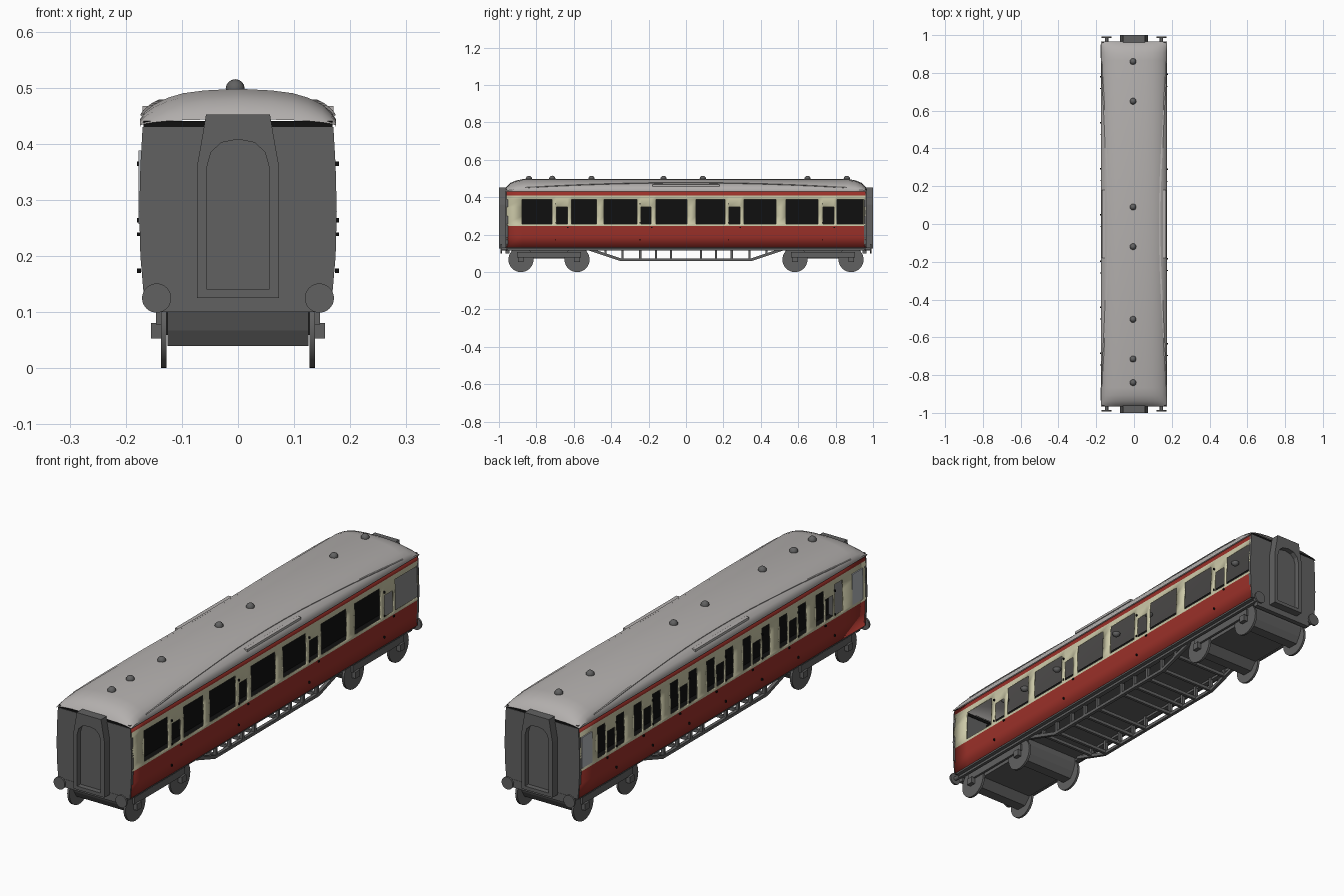
import bpy, bmesh, math
from mathutils import Matrix, Vector

if "Cube" in bpy.data.objects:
    bpy.data.objects.remove(bpy.data.objects["Cube"])


def material(name, r, g, b):
    m = bpy.data.materials.new(name)
    m.diffuse_color = (r, g, b, 1)
    m.use_nodes = True
    m.node_tree.nodes["Principled BSDF"].inputs["Base Color"].default_value = m.diffuse_color
    return m


RED = material("red", 0.33, 0.03, 0.022)
CREAM = material("cream", 0.6, 0.58, 0.39)
DARK = material("dark_grey", 0.12, 0.12, 0.12)
ROOF = material("roof_grey", 0.45, 0.43, 0.42)
BLACK = material("black", 0.005, 0.005, 0.005)
FROST = material("frosted_glass", 0.45, 0.47, 0.5)


def finish(name, bm, mats, smooth=None, recalc=True):
    if recalc:
        bmesh.ops.recalc_face_normals(bm, faces=bm.faces)
    me = bpy.data.meshes.new(name)
    bm.to_mesh(me)
    bm.free()
    for m in mats:
        me.materials.append(m)
    ob = bpy.data.objects.new(name, me)
    bpy.context.collection.objects.link(ob)
    if smooth:
        bpy.ops.object.select_all(action='DESELECT')
        ob.select_set(True)
        bpy.context.view_layer.objects.active = ob
        bpy.ops.object.shade_smooth_by_angle(angle=math.radians(smooth))
    return ob


def loft(name, loops, mat, caps=True, closed=True, smooth=None):
    bm = bmesh.new()
    rows = [[bm.verts.new(p) for p in lp] for lp in loops]
    n = len(rows[0])
    for a, b in zip(rows, rows[1:]):
        for i in range(n if closed else n - 1):
            j = (i + 1) % n
            bm.faces.new((a[i], a[j], b[j], b[i]))
    if caps:
        bm.faces.new(rows[0])
        bm.faces.new(rows[-1])
    return finish(name, bm, [mat], smooth)


def prism_x(name, yz, x0, x1, mat):
    return loft(name, [[(x, y, z) for y, z in yz] for x in (x0, x1)], mat)


def prism_y(name, xz, y0, y1, mat):
    return loft(name, [[(x, y, z) for x, z in xz] for y in (y0, y1)], mat)


def box(name, x0, x1, y0, y1, z0, z1, mat):
    return prism_x(name, [(y0, z0), (y1, z0), (y1, z1), (y0, z1)], x0, x1, mat)


def cylinder(name, c, r, depth, axis, mat, seg=32):
    bm = bmesh.new()
    bmesh.ops.create_cone(bm, cap_ends=True, segments=seg, radius1=r, radius2=r, depth=depth)
    rot = Matrix.Rotation(math.pi / 2, 4, 'Y' if axis == 'x' else 'X') if axis != 'z' else Matrix()
    bm.transform(Matrix.Translation(c) @ rot)
    return finish(name, bm, [mat], 40)


def interp(pts, t):
    for (a, u), (b, v) in zip(pts, pts[1:]):
        if t <= b:
            return u + (v - u) * (t - a) / (b - a)
    return pts[-1][1]


def mirrored(pts):
    return pts + [(-x, z) for x, z in reversed(pts) if x != 0]


# Side walls: curved grid panels with the window cells left open
WALL = [(0.13, 0.168), (0.2, 0.174), (0.28, 0.176), (0.36, 0.174), (0.43, 0.17)]
LEVELS = [0.132, 0.19, 0.245, 0.257, 0.3, 0.348, 0.388, 0.41, 0.43]


def side_wall(name, side, windows):
    ys = sorted({-0.96, 0.96} | {y for w in windows for y in w[:2]})
    bm = bmesh.new()
    grid = [[bm.verts.new((side * interp(WALL, z), y, z)) for z in LEVELS] for y in ys]
    for i in range(len(ys) - 1):
        for j in range(len(LEVELS) - 1):
            y, z = (ys[i] + ys[i + 1]) / 2, (LEVELS[j] + LEVELS[j + 1]) / 2
            if any(a < y < b and 0.257 < z < top for a, b, top in windows):
                continue
            q = [grid[i][j], grid[i + 1][j], grid[i + 1][j + 1], grid[i][j + 1]]
            f = bm.faces.new(q if side > 0 else q[::-1])
            f.material_index = 1 if 0.245 < z < 0.41 else 0
    ob = finish(name, bm, [RED, CREAM], 30, recalc=False)
    s = ob.modifiers.new("thickness", 'SOLIDIFY')
    s.thickness, s.offset = 0.005, -1


TALL, LOW = 0.388, 0.348
DOORS = [(-0.692, -0.634), (-0.24, -0.187), (0.23, 0.289), (0.733, 0.791)]
corridor = [(-0.877, -0.717), (-0.612, -0.479), (-0.438, -0.262), (-0.16, 0.005),
            (0.053, 0.209), (0.31, 0.481), (0.535, 0.706), (0.807, 0.955)]
side_wall("corridor_side", 1, [(a, b, TALL) for a, b in corridor] + [(a, b, LOW) for a, b in DOORS])
comps = [0.75 - 0.244 * i for i in range(7)]
left = []
for c in comps:
    left += [(c - 0.09, c - 0.036, TALL), (c - 0.026, c + 0.026, LOW), (c + 0.036, c + 0.09, TALL)]
side_wall("compartment_side", -1, left)
for c in (0.915, -0.9):
    box("frosted_window", -0.177, -0.172, c - 0.035, c + 0.035, 0.257, TALL, FROST)

# Door handles and hinges
for s, centres in ((1, [(a + b) / 2 for a, b in DOORS]), (-1, comps)):
    for c in centres:
        xs = sorted((s * 0.173, s * 0.18))
        box("door_handle", *xs, c + 0.026, c + 0.034, 0.236, 0.242, BLACK)
        for z in (0.17, 0.26, 0.36):
            box("door_hinge", *xs, c - 0.035, c - 0.031, z, z + 0.008, BLACK)

# Floor and dark corridor partition seen through the windows
box("floor", -0.166, 0.166, -0.955, 0.955, 0.125, 0.137, DARK)
box("floor_lining", -0.164, 0.164, -0.95, 0.95, 0.137, 0.14, BLACK)
box("partition", -0.004, 0.004, -0.95, 0.95, 0.137, 0.42, BLACK)

# Roof: arched section lofted along the length, domed at both ends
ARCH = [(0.43, 0.174), (0.443, 0.175), (0.457, 0.166), (0.47, 0.15), (0.482, 0.125),
        (0.49, 0.098), (0.495, 0.06), (0.498, 0.0)]
DOME = [(0.0, 0.2), (0.008, 0.4), (0.03, 0.7), (0.06, 0.88), (0.1, 1.0)]
half = [(x, z) for z, x in ARCH]
section = half + [(-x, z) for x, z in reversed(half[:-1])]
stations = [(-0.967 + d, k) for d, k in DOME] + [(0.967 - d, k) for d, k in reversed(DOME)]
loft("roof", [[(x, y, 0.43 + (z - 0.43) * k) for x, z in section] for y, k in stations],
     ROOF, caps=False, closed=False, smooth=40)

# Rain strips and middle gutters
for s in (-1, 1):
    loops = []
    for i in range(17):
        y = -0.86 + 1.72 * i / 16
        z = 0.45 + 0.026 * (1 - (y / 0.86) ** 2)
        x = interp(ARCH, z)
        loops.append([(s * (x - 0.004), y, z - 0.002), (s * (x + 0.003), y, z),
                      (s * (x + 0.003), y, z + 0.003), (s * (x - 0.006), y, z + 0.003)])
    loft("rain_strip", loops, ROOF)
    box("roof_gutter", *sorted((s * 0.15, s * 0.17)), -0.18, 0.18, 0.457, 0.467, ROOF)

# Roof ventilators
for y in (0.86, 0.65, 0.09, -0.12, -0.505, -0.715, -0.84):
    bm = bmesh.new()
    bmesh.ops.create_uvsphere(bm, u_segments=16, v_segments=8, radius=0.017)
    bm.transform(Matrix.Translation((-0.005, y, 0.498)))
    finish("roof_vent", bm, [DARK], 60)

# Coach ends: wall, gangway, buffers and headstock
end_half = [(x, z) for z, x in WALL]
ring_out = [(0.073, 0.125), (0.073, 0.36), (0.065, 0.405), (0.057, 0.452), (0, 0.452)]
ring_in = [(0.055, 0.14), (0.055, 0.36), (0.048, 0.385), (0.03, 0.402), (0, 0.408)]
for e in (-1, 1):
    prism_y("end_wall", mirrored(end_half), e * 0.952, e * 0.965, DARK)
    box("end_cornice", -0.168, 0.168, *sorted((e * 0.95, e * 0.963)), 0.428, 0.441, BLACK)
    o, i = mirrored(ring_out), mirrored(ring_in)
    loft("gangway_frame", [[(x, e * y, z) for x, z in lp] for lp, y in
                           ((i, 0.96), (i, 1.0), (o, 1.0), (o, 0.96))], DARK, caps=False)
    prism_y("gangway_door", i, e * 0.96, e * 0.978, DARK)
    box("headstock", -0.14, 0.14, *sorted((e * 0.945, e * 0.966)), 0.1, 0.134, DARK)
    for s in (-1, 1):
        cylinder("buffer_shank", (s * 0.145, e * 0.972, 0.125), 0.009, 0.03, 'y', DARK, 16)
        cylinder("buffer_head", (s * 0.145, e * 0.988, 0.125), 0.026, 0.008, 'y', DARK)

# Bogies with wheels and axleboxes
bogie_half = [(0.2, 0.125), (0.2, 0.1), (0.187, 0.067), (0.17, 0.04), (0.125, 0.04), (0.095, 0.072)]
for c in (-0.7325, 0.7325):
    prof = [(c + y, z) for y, z in mirrored(bogie_half)]
    prism_x("bogie_block", prof, -0.126, 0.126, DARK)
    for s in (-1, 1):
        box("bogie_side_frame", *sorted((s * 0.136, s * 0.146)), c - 0.17, c + 0.17, 0.078, 0.108, DARK)
        for a in (-0.15, 0.15):
            cylinder("wheel", (s * 0.132, c + a, 0.067), 0.067, 0.01, 'x', DARK)
            box("axlebox", *sorted((s * 0.134, s * 0.155)), c + a - 0.015, c + a + 0.015, 0.053, 0.081, DARK)

# Underframe truss with posts and cross members
truss = [(-0.52, 0.132), (-0.35, 0.073), (0.35, 0.073), (0.52, 0.132),
         (0.48, 0.132), (0.345, 0.085)][:4]
lower = [(0.35, 0.06), (0.54, 0.122)]
outline = ([(-0.52, 0.13), (-0.345, 0.072), (0.345, 0.072), (0.52, 0.13)] +
           [(0.52, 0.115), (0.35, 0.059), (-0.35, 0.059), (-0.52, 0.115)])
posts = [0.08, 0.16, 0.245, 0.34, 0.43]
for s in (-1, 1):
    xs = sorted((s * 0.124, s * 0.138))
    prism_x("truss_bar", outline, *xs, DARK)
    box("solebar", *sorted((s * 0.13, s * 0.15)), -0.955, 0.955, 0.115, 0.132, DARK)
    for y in posts + [-p for p in posts]:
        box("truss_post", *xs, y - 0.006, y + 0.006, 0.095 if abs(y) > 0.4 else 0.062, 0.13, DARK)
for y in posts + [-p for p in posts]:
    z = 0.09 if abs(y) > 0.4 else 0.062
    box("cross_member", -0.126, 0.126, y - 0.006, y + 0.006, z, z + 0.014, DARK)
